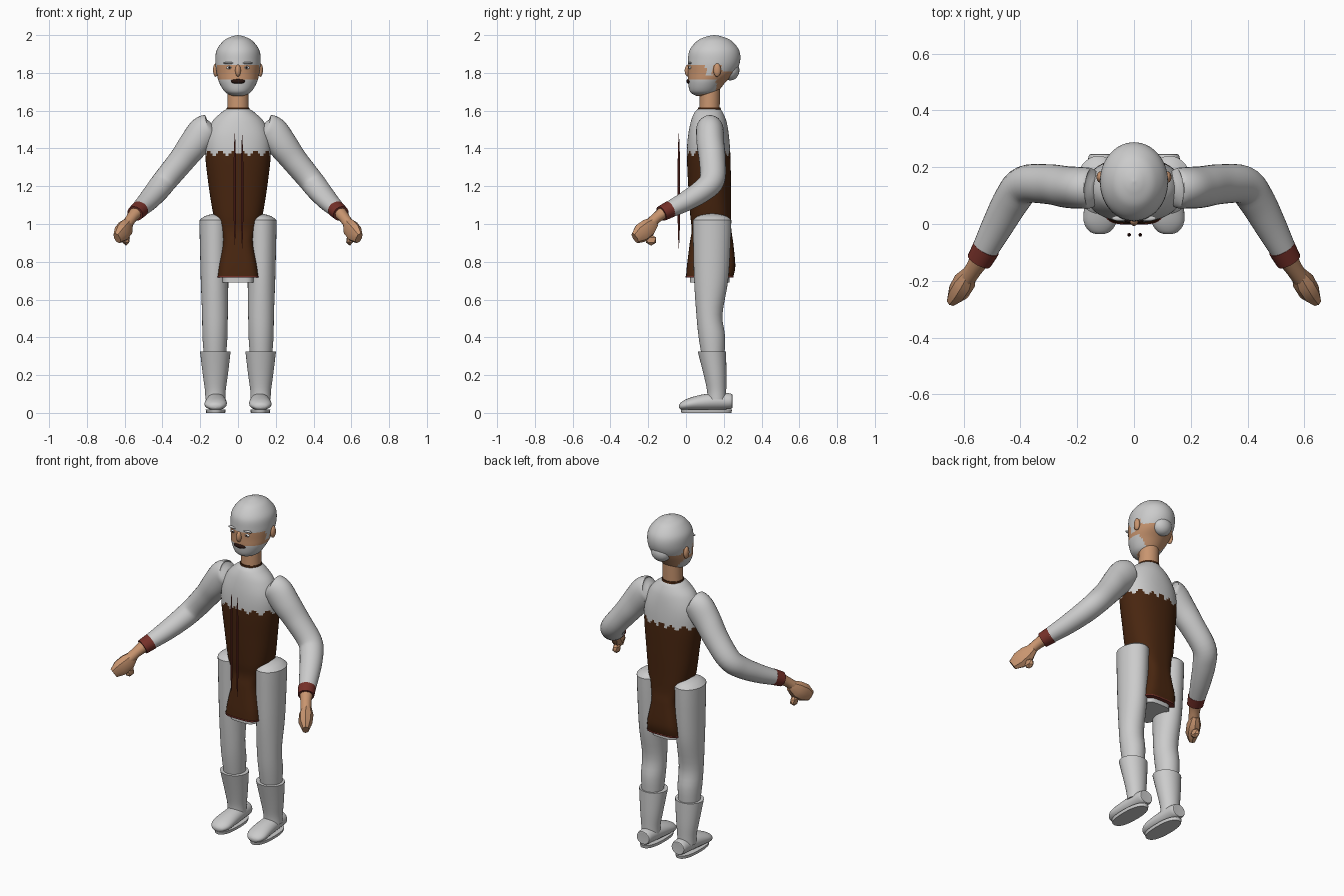
import bpy, bmesh, math
from mathutils import Vector

if "Cube" in bpy.data.objects:
    bpy.data.objects.remove(bpy.data.objects["Cube"])

X, Y, Z = Vector((1, 0, 0)), Vector((0, 1, 0)), Vector((0, 0, 1))
made = []


def material(name, rgb):
    m = bpy.data.materials.new(name)
    m.use_nodes = True
    m.diffuse_color = (*rgb, 1)
    m.node_tree.nodes["Principled BSDF"].inputs["Base Color"].default_value = (*rgb, 1)
    return m


GREY = material("light grey", (0.6, 0.6, 0.6))
SKIN = material("skin", (0.58, 0.3, 0.16))
BROWN = material("dark brown", (0.065, 0.019, 0.005))
RED = material("dark red", (0.18, 0.03, 0.022))
BLACK = material("moustache brown", (0.02, 0.007, 0.005))
WHITE = material("eye white", (0.8, 0.8, 0.8))


def finish(name, bm, mats, rule=None):
    bmesh.ops.recalc_face_normals(bm, faces=bm.faces)
    if rule:
        for f in bm.faces:
            f.material_index = rule(f.calc_center_median())
    me = bpy.data.meshes.new(name)
    bm.to_mesh(me)
    bm.free()
    for m in mats:
        me.materials.append(m)
    ob = bpy.data.objects.new(name, me)
    bpy.context.collection.objects.link(ob)
    made.append(ob)
    return ob


def smooth_rows(rows, n):
    """Catmull-Rom interpolation of section rows."""
    out = []
    for i in range(len(rows) - 1):
        quad = [rows[max(i - 1, 0)], rows[i], rows[i + 1], rows[min(i + 2, len(rows) - 1)]]
        for k in range(n):
            t = k / n
            out.append([b + 0.5 * t * (c - a + t * (2*a - 5*b + 4*c - d + t * (3*(b - c) + d - a)))
                        for a, b, c, d in zip(*quad)])
    return out + [list(rows[-1])]


def loft(name, rows, mats, rule=None, axes=(X, Y), n=4, segs=32, power=2):
    """Rows are x, y, z, radius u, radius v and optionally the roundness power.
    With axes None the sections stand square to the path."""
    rows = smooth_rows(rows, n)
    bm = bmesh.new()
    rings = []
    for i, r in enumerate(rows):
        c = Vector(r[:3])
        if axes:
            u, v = axes
        else:
            t = (Vector(rows[min(i + 1, len(rows) - 1)][:3]) - Vector(rows[max(i - 1, 0)][:3])).normalized()
            u = t.cross(Z).normalized()
            v = u.cross(t)
        e = 2 / (r[5] if len(r) > 5 else power)
        ring = []
        for k in range(segs):
            a = math.tau * k / segs
            ca, sa = math.cos(a), math.sin(a)
            ring.append(bm.verts.new(c + u * max(r[3], .001) * math.copysign(abs(ca) ** e, ca)
                                     + v * max(r[4], .001) * math.copysign(abs(sa) ** e, sa)))
        rings.append(ring)
    for a, b in zip(rings, rings[1:]):
        for k in range(segs):
            bm.faces.new((a[k], a[(k + 1) % segs], b[(k + 1) % segs], b[k]))
    bm.faces.new(rings[0])
    bm.faces.new(rings[-1])
    return finish(name, bm, mats, rule)


def blob(name, centre, size, mat, low_poly=False):
    bm = bmesh.new()
    if low_poly:
        bmesh.ops.create_icosphere(bm, subdivisions=1, radius=1)
    else:
        bmesh.ops.create_uvsphere(bm, u_segments=20, v_segments=12, radius=1)
    bmesh.ops.scale(bm, vec=size, verts=bm.verts)
    bmesh.ops.translate(bm, vec=centre, verts=bm.verts)
    return finish(name, bm, [mat])


# Torso: grey shirt top, brown tunic below a wavy edge
def tunic(c):
    a = math.atan2(c.y - .12, c.x)
    return 1 if c.z < 1.375 + .012 * math.sin(13 * a) else 0


loft("torso", [(0, .125, .72, .112, .125, 4), (0, .133, .78, .105, .128, 4),
               (0, .135, .9, .085, .115, 3.5), (0, .135, .97, .1, .105, 3),
               (0, .13, 1.05, .13, .108, 2.5), (0, .125, 1.2, .155, .113, 2.2),
               (0, .12, 1.36, .173, .115, 2.2), (0, .119, 1.46, .168, .109, 2.2),
               (0, .12, 1.54, .138, .095, 2), (0, .12, 1.59, .088, .075, 2),
               (0, .123, 1.612, .055, .055, 2)],
     [GREY, BROWN], tunic, n=9, segs=72)
loft("tunic_hem", [(0, .125, .716, .114, .127), (0, .125, .724, .114, .127)], [RED], n=1, segs=72, power=4)
loft("tunic_lining", [(0, .125, .69, .085, .105), (0, .125, .73, .085, .105)], [GREY], n=1, power=4)
loft("collar", [(0, .124, 1.606, .061, .061), (0, .124, 1.618, .059, .059)], [BROWN], n=1)
loft("neck", [(0, .124, 1.6, .057, .054), (0, .128, 1.74, .055, .053)], [SKIN], n=2)

# Hanging cords in front of the tunic
for name, x, low, high in (("right_cord", -.017, .89, 1.48), ("left_cord", .022, .87, 1.47)):
    loft(name, [(x, -.038, low, .001, .001), (x, -.038, low + .15, .006, .006),
                (x, -.038, high - .15, .006, .006), (x, -.038, high, .001, .001)], [RED], segs=8)


# Head with painted hair and beard
def head_paint(c):
    hair = c.z > 1.84 or (c.z > 1.805 and c.y > .19) or (c.z > 1.785 and .105 < c.y < .14)
    beard = c.y < .16 and c.z < 1.762 - .1 * max(0, .05 - abs(c.x)) and c.z > 1.675 + .2 * max(0, c.y - .03)
    return 1 if hair or beard else 0


loft("head", [(0, .095, 1.678, .03, .04), (0, .095, 1.7, .07, .073), (0, .11, 1.75, .1, .099),
              (0, .135, 1.8, .113, .125), (0, .148, 1.86, .12, .138), (0, .15, 1.92, .113, .131),
              (0, .15, 1.97, .076, .09), (0, .15, 1.992, .035, .042), (0, .15, 2, .003, .003)],
     [SKIN, GREY], head_paint, n=7, segs=56)
blob("hair_bun", (0, .235, 1.815), (.06, .048, .055), GREY)
blob("nose", (0, .012, 1.812), (.015, .019, .032), SKIN)
blob("moustache", (0, .016, 1.755), (.038, .014, .013), BLACK)

# Paired parts
for side, s in (("left", 1), ("right", -1)):
    def flip(rows):
        return [(s * r[0], *r[1:]) for r in rows]

    # Face
    blob(side + "_eye", (s * .045, .022, 1.828), (.017, .008, .008), WHITE)
    blob(side + "_pupil", (s * .045, .015, 1.828), (.005, .004, .005), BLACK)
    blob(side + "_brow", (s * .048, .02, 1.852), (.03, .01, .006), GREY)
    blob(side + "_ear", (s * .118, .165, 1.815), (.014, .02, .036), SKIN)

    # Arm, cuff, wrist and faceted fist
    loft(side + "_sleeve", flip([(.13, .125, 1.51, .035, .035), (.148, .125, 1.5, .068, .074),
                                 (.18, .127, 1.486, .073, .086), (.235, .13, 1.42, .073, .08),
                                 (.3, .14, 1.335, .07, .07), (.385, .138, 1.232, .067, .065),
                                 (.43, .085, 1.175, .064, .06), (.48, -.005, 1.118, .056, .052),
                                 (.53, -.1, 1.07, .045, .042)]),
         [GREY], axes=None, n=5, segs=28)
    loft(side + "_cuff", flip([(.52, -.085, 1.078, .049, .045), (.545, -.13, 1.055, .045, .041)]),
         [RED], axes=None, n=1, segs=24)
    loft(side + "_wrist", flip([(.54, -.12, 1.06, .037, .034), (.565, -.16, 1.03, .03, .028),
                                (.6, -.21, .98, .03, .03)]), [SKIN], axes=None, n=2, segs=12)
    loft(side + "_fist", flip([(.578, -.168, 1.01, .024, .03), (.595, -.2, .98, .04, .05),
                               (.618, -.24, .95, .038, .052), (.64, -.27, .925, .02, .032)]),
         [SKIN], axes=None, n=1, segs=8)
    blob(side + "_thumb", (s * .592, -.185, .915), (.022, .032, .03), SKIN, True)

    # Leg and boot
    loft(side + "_leg", flip([(.122, .145, .26, .055, .055), (.122, .137, .4, .066, .07),
                              (.122, .124, .52, .068, .069), (.124, .133, .7, .073, .09),
                              (.125, .137, .9, .077, .099), (.125, .138, 1.02, .08, .102)]),
         [GREY], n=4)
    loft(side + "_hip_cap", flip([(.125, .138, 1.02, .08, .102), (.12, .138, 1.042, .055, .075),
                                  (.115, .138, 1.055, .015, .02)]), [GREY], n=3)
    loft(side + "_boot_shaft", flip([(.12, .163, .07, .053, .05), (.12, .162, .12, .055, .051),
                                     (.12, .154, .2, .066, .06), (.12, .137, .325, .081, .075)]),
         [GREY], n=4)
    loft(side + "_foot", flip([(.116, .245, .062, .03, .028), (.116, .238, .062, .044, .04),
                               (.116, .17, .062, .05, .045), (.117, .08, .055, .057, .041),
                               (.119, .01, .045, .058, .031), (.12, -.025, .037, .038, .02),
                               (.12, -.036, .035, .012, .008)]),
         [GREY], axes=(X, Z), n=4, segs=24)
    loft(side + "_sole", flip([(.118, .108, 0, .05, .132), (.118, .108, .018, .053, .136)]),
         [GREY], n=1, power=2.4)

# Smooth shading with sharp edges kept
bpy.ops.object.select_all(action='DESELECT')
for ob in made:
    ob.select_set(True)
bpy.context.view_layer.objects.active = made[0]
bpy.ops.object.shade_smooth_by_angle(angle=math.radians(35))
